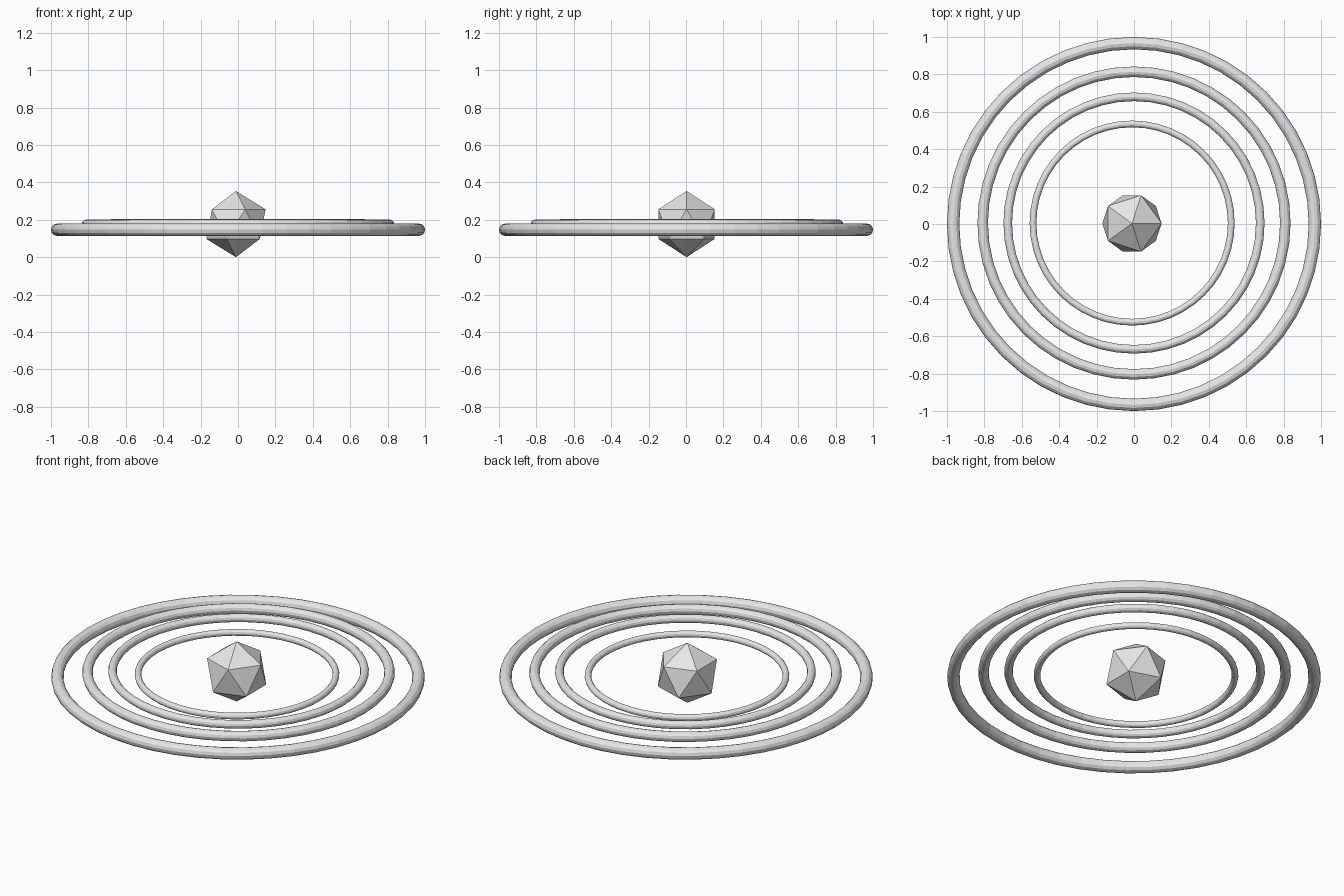
import bpy

if "Cube" in bpy.data.objects:
    bpy.data.objects.remove(bpy.data.objects["Cube"])

grey = bpy.data.materials.new("light_grey")
grey.diffuse_color = (0.8, 0.8, 0.8, 1)
grey.use_nodes = True
grey.node_tree.nodes["Principled BSDF"].inputs["Base Color"].default_value = grey.diffuse_color


def finish(name):
    ob = bpy.context.object
    ob.name = name
    ob.data.materials.clear()
    ob.data.materials.append(grey)


# Concentric rings: name, centre, ring radius, tube radius
rings = [
    ("outer_ring", (0, 0, 0.147), 0.967, 0.033),
    ("second_ring", (0, 0.005, 0.174), 0.809, 0.028),
    ("third_ring", (0, 0.005, 0.181), 0.675, 0.023),
    ("inner_ring", (-0.01, 0.005, 0.160), 0.530, 0.018),
]
for name, loc, major, minor in rings:
    bpy.ops.mesh.primitive_torus_add(location=loc, major_radius=major, minor_radius=minor,
                                     major_segments=48, minor_segments=12)
    finish(name)

# Faceted core
bpy.ops.mesh.primitive_ico_sphere_add(subdivisions=1, radius=0.177, location=(-0.011, 0.003, 0.177))
finish("core")
